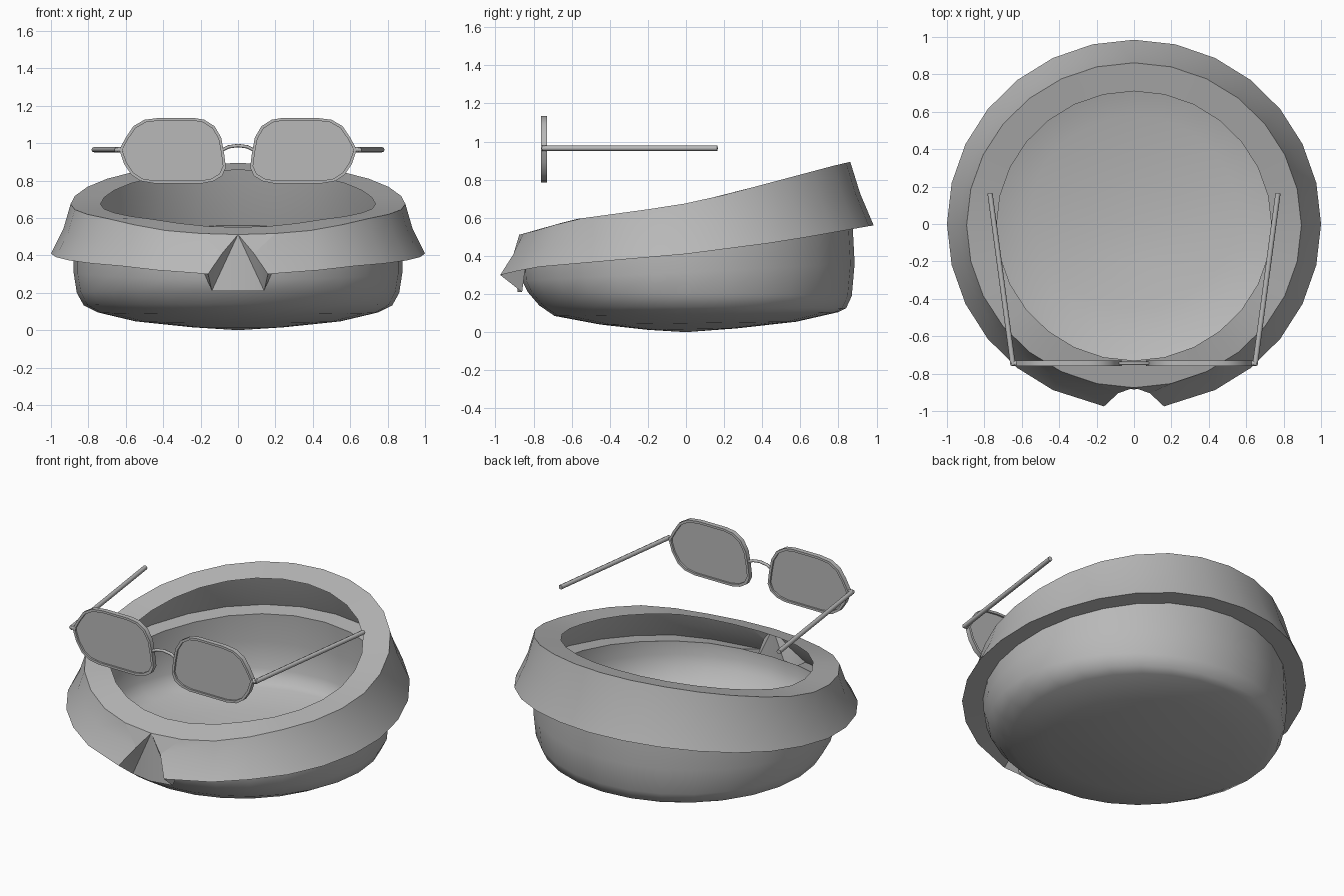
import bpy, bmesh, math
from mathutils import Vector

if "Cube" in bpy.data.objects:
    bpy.data.objects.remove(bpy.data.objects["Cube"])

N = 28
grey = bpy.data.materials.new("plain grey")
grey.diffuse_color = (0.48, 0.48, 0.48, 1)
grey.use_nodes = True
grey.node_tree.nodes["Principled BSDF"].inputs["Base Color"].default_value = grey.diffuse_color


def finish(name, verts, faces, angle=32):
    me = bpy.data.meshes.new(name)
    me.from_pydata([tuple(v) for v in verts], [], faces)
    me.materials.append(grey)
    ob = bpy.data.objects.new(name, me)
    bpy.context.collection.objects.link(ob)
    bpy.ops.object.select_all(action='DESELECT')
    bpy.context.view_layer.objects.active = ob
    ob.select_set(True)
    bpy.ops.object.shade_smooth_by_angle(angle=math.radians(angle))
    return ob


def interp(table, y):
    if y <= table[0][0]:
        return table[0][1]
    for (a, za), (b, zb) in zip(table, table[1:]):
        if y <= b:
            return za + (zb - za) * (y - a) / (b - a)
    return table[-1][1]


def ring(rx, yf, yb, zfun):
    """Oval ring starting at the front, height given by a function of y."""
    pts = []
    for i in range(N):
        a = 2 * math.pi * i / N - math.pi / 2
        y = (yf + yb) / 2 + (yb - yf) / 2 * math.sin(a)
        pts.append(Vector((rx * math.cos(a), y, zfun(y))))
    return pts


def loft(rings, skip=lambda r, i: False):
    verts = [p for r in rings for p in r]
    faces = []
    for r in range(len(rings) - 1):
        for i in range(N):
            if not skip(r, i):
                j = (i + 1) % N
                faces.append((r * N + i, r * N + j, (r + 1) * N + j, (r + 1) * N + i))
    return verts, faces


# Sloping heights of the collar's lower edge and of its rim
LOW = [(-.98, .30), (-.8, .34), (-.4, .375), (0, .41), (.5, .475), (.98, .56)]
RIM = [(-.88, .51), (-.78, .535), (-.6, .59), (-.05, .665), (.2, .72), (.5, .80), (.8, .88), (.87, .895)]
low = lambda y: interp(LOW, y)
rim = lambda y: interp(RIM, y)


def slope(yf, yb, zf, zb):
    return lambda y: zf + (zb - zf) * (y - yf) / (yb - yf)


# Bowl: rounded bottom and upright wall
bowl_rings = []
for rx, yf, yb, zf, zb in [(.25, -.2, .27, .012, .02), (.55, -.45, .58, .04, .055),
                           (.75, -.69, .80, .085, .105), (.825, -.77, .84, .14, .125),
                           (.862, -.83, .87, .21, .19), (.88, -.86, .885, .27, .36)]:
    bowl_rings.append(ring(rx, yf, yb, slope(yf, yb, zf, zb)))
seam = ring(.88, -.865, .875, lambda y: low(y) + .01)
bowl_rings.append(seam)
v, f = loft(bowl_rings)
v.append(Vector((0, 0, 0)))
f += [(len(v) - 1, (i + 1) % N, i) for i in range(N)]
finish("bowl", v, f, 45)

# Collar: underside, flared wall and flat rim, with a gap at the front
edge = ring(1.0, -.985, .985, low)
upper = ring(.895, -.875, .862, rim)
middle = [a.lerp(b, .5) * 1 for a, b in zip(edge, upper)]
for m in middle:
    m.x *= .985
    m.y *= .99
inner = ring(.735, -.73, .71, rim)
for k, s in ((1, 1), (N - 1, -1)):
    edge[k] = Vector((s * .16, -.975, .30))
    middle[k] = Vector((s * .085, -.905, .41))
v, f = loft([seam, edge, middle, upper, inner],
            lambda r, i: r < 3 and i in (0, N - 1))
finish("collar", v, f)

# Nose: notch pressed into the collar with a short flat-bottomed skirt
v = [upper[0], Vector((0, -.885, .21))]
f = []
for k, s in ((1, 1), (N - 1, -1)):
    b = len(v)
    v += [upper[k], middle[k], edge[k], Vector((s * .14, -.86, .21)), seam[k]]
    for face in [(0, b + 1, b), (0, b + 3, b + 1), (b + 1, b + 3, b + 2),
                 (0, 1, b + 3), (b + 2, b + 3, b + 4)]:
        f.append(face if s > 0 else face[::-1])
finish("nose", v, f, 25)


# Spectacles
def rod(name, pts, radius, sides=8):
    """Thin round rod through a list of points."""
    pts = [Vector(p) for p in pts]
    verts, faces = [], []
    for i, p in enumerate(pts):
        d = (pts[min(i + 1, len(pts) - 1)] - pts[max(i - 1, 0)]).normalized()
        u = d.cross(Vector((0, 0, 1))).normalized()
        w = u.cross(d)
        for k in range(sides):
            a = 2 * math.pi * k / sides
            verts.append(p + radius * (u * math.cos(a) + w * math.sin(a)))
    for i in range(len(pts) - 1):
        for k in range(sides):
            j = (k + 1) % sides
            faces.append((i * sides + k, i * sides + j, (i + 1) * sides + j, (i + 1) * sides + k))
    faces.append(tuple(range(sides))[::-1])
    faces.append(tuple(range((len(pts) - 1) * sides, len(pts) * sides)))
    finish(name, verts, faces, 50)


Y = -.745
OUTLINE = [(.24, 1.135), (.42, 1.135), (.50, 1.125), (.56, 1.09), (.60, 1.03), (.635, .965),
           (.61, .89), (.57, .83), (.52, .797), (.45, .785), (.19, .785), (.13, .797),
           (.085, .825), (.065, .87), (.075, .95), (.09, 1.03), (.125, 1.09), (.18, 1.125)]
cx, cz = .35, .96
for s, side in ((1, "right"), (-1, "left")):
    n = len(OUTLINE)
    small = [(cx + (x - cx) * .945, cz + (z - cz) * .92) for x, z in OUTLINE]
    # Frame: flat band with a rectangular section
    v = []
    for loop, y in ((OUTLINE, Y - .015), (OUTLINE, Y + .015), (small, Y + .015), (small, Y - .015)):
        v += [(s * x, y, z) for x, z in loop]
    f = []
    for r in range(4):
        for i in range(n):
            j, q = (i + 1) % n, (r + 1) % 4
            face = (r * n + i, r * n + j, q * n + j, q * n + i)
            f.append(face if s < 0 else face[::-1])
    frame = finish(side + "_frame", v, f, 40)
    # Lens: thin plate
    v = [(s * x, Y + d, z) for d in (-.004, .004) for x, z in small]
    front = tuple(range(n))
    back = tuple(range(n, 2 * n))[::-1]
    f = [front, back] if s > 0 else [front[::-1], back[::-1]]
    finish(side + "_lens", v, f)
    # Hinge and temple arm
    rod(side + "_hinge", [(s * .615, Y, .965), (s * .655, Y, .965)], .014)
    rod(side + "_temple", [(s * .647, Y - .01, .965), (s * .77, .165, .965)], .014)

# Bridge between the lenses
rod("bridge", [(-.08, Y, .965), (-.05, Y, .98), (0, Y, .987), (.05, Y, .98), (.08, Y, .965)], .009)

# Keep every face pointing outwards on the closed spectacle parts
for ob in bpy.data.objects:
    if ob.name not in ("bowl", "collar", "nose"):
        bm = bmesh.new()
        bm.from_mesh(ob.data)
        bmesh.ops.recalc_face_normals(bm, faces=bm.faces)
        bm.to_mesh(ob.data)
        bm.free()
